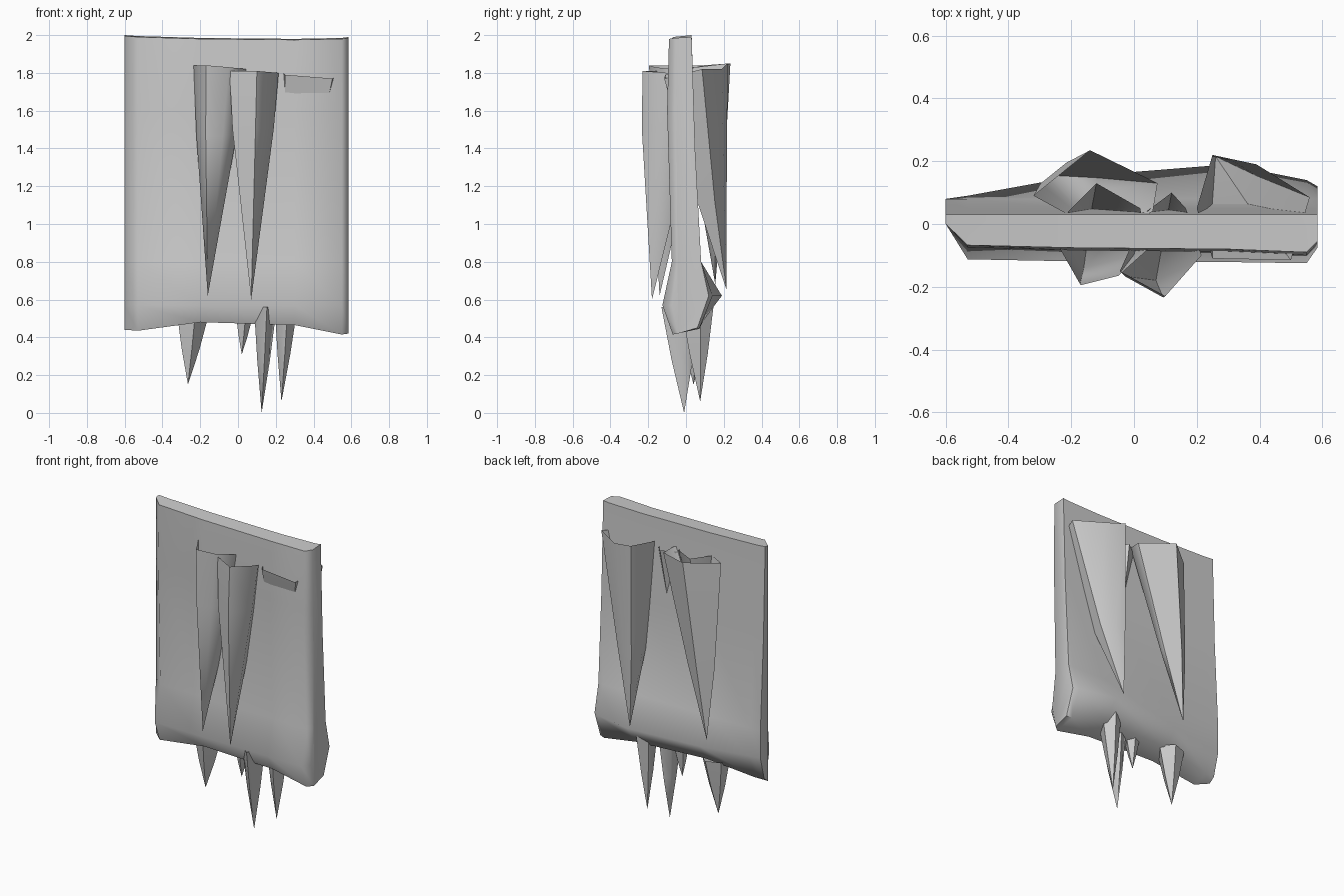
import bpy, bmesh
from mathutils import Vector


def finish(name, bm, angle):
    bmesh.ops.recalc_face_normals(bm, faces=bm.faces)
    me = bpy.data.meshes.new(name)
    bm.to_mesh(me)
    bm.free()
    ob = bpy.data.objects.new(name, me)
    bpy.context.collection.objects.link(ob)
    bpy.ops.object.select_all(action='DESELECT')
    ob.select_set(True)
    bpy.context.view_layer.objects.active = ob
    bpy.ops.object.shade_smooth_by_angle(angle=angle)
    return ob


def loft(bm, rings):
    loops = [[bm.verts.new(p) for p in r] for r in rings]
    for a, b in zip(loops, loops[1:]):
        n = len(a)
        for i in range(n):
            j = (i + 1) % n
            bm.faces.new((a[i], a[j], b[j], b[i]))
    return loops


# Slab: one y-z profile swept along x, pinched at the rounded ends
# stations: x, upper and lower front depth factor, back bulge y, bottom z, top z
stations = [(-0.6, 0.0, 0.0, 0.08, 0.44, 2.0),
            (-0.53, 0.75, 0.9, 0.09, 0.435, 1.995),
            (-0.2, 0.84, 0.95, 0.15, 0.48, 1.985),
            (0.3, 0.89, 0.97, 0.19, 0.465, 1.98),
            (0.55, 1.0, 1.0, 0.14, 0.415, 1.985),
            (0.585, 0.6, 0.6, 0.12, 0.42, 1.99)]
bm = bmesh.new()
rings = []
for x, f, g, b, zb, zt in stations:
    prof = [(0.03, zt), (-0.09 * f, zt - 0.005), (-0.1 * f, 1.6),
            (-0.075 * f, 0.8), (-0.125 * g, 0.57), (-0.07 * g, zb),
            (0.5 * b, zb + 0.03), (b, 0.62), (0.08, 0.8), (0.048, 1.4)]
    rings.append([(x, y, z) for y, z in prof])
loops = loft(bm, rings)
bm.faces.new(loops[0])
bm.faces.new(loops[-1])
finish("slab", bm, 0.95)


# Icicles: an open ring, a slightly swollen middle ring and a point
def icicle(name, ring, tip, t, swell, shift=0.0):
    tip = Vector(tip)
    ring = [Vector(p) for p in ring]
    c = sum(ring, Vector()) / len(ring)
    mid_c = c.lerp(tip, t) + Vector((0, shift, 0))
    mid = [mid_c + Vector(((p - c).x * swell, (p - c).y * swell, 0)) for p in ring]
    bm = bmesh.new()
    loops = loft(bm, [ring, mid])
    v = bm.verts.new(tip)
    m = loops[1]
    for i in range(len(m)):
        bm.faces.new((m[i], m[(i + 1) % len(m)], v))
    finish(name, bm, 1.05)


# Long icicles through the slab, showing on the front and back faces
icicle("front_icicle_left",
       [(-0.235, -0.08, 1.84), (-0.17, -0.195, 1.84), (-0.05, -0.165, 1.83),
        (0.045, -0.08, 1.82), (0.02, 0.05, 1.82), (-0.12, 0.13, 1.83),
        (-0.21, 0.04, 1.84)], (-0.16, -0.14, 0.62), 0.3, 0.76)
icicle("front_icicle_right",
       [(-0.045, -0.15, 1.81), (0.1, -0.23, 1.81), (0.215, -0.1, 1.8),
        (0.165, 0.05, 1.8), (0.12, 0.1, 1.81), (0.04, 0.04, 1.8)],
       (0.07, -0.18, 0.6), 0.25, 0.84)
icicle("back_icicle_left",
       [(-0.32, 0.09, 1.84), (-0.14, 0.235, 1.85), (0.075, 0.13, 1.82),
        (0.06, 0.04, 1.83), (-0.1, -0.03, 1.84)], (-0.26, 0.155, 0.68), 0.6, 0.46)
icicle("back_icicle_right",
       [(0.2, 0.05, 1.83), (0.25, 0.22, 1.85), (0.39, 0.19, 1.82),
        (0.56, 0.085, 1.82), (0.5, -0.115, 1.77), (0.25, -0.11, 1.79)],
       (0.26, 0.215, 0.65), 0.6, 0.46, -0.012)

# Short icicles hanging under the slab: centre, half widths, top, tip
hanging = [(-0.245, 0.04, 0.09, 0.085, 0.52, (-0.265, 0.04, 0.15)),
           (0.03, 0.01, 0.045, 0.05, 0.5, (0.02, 0.01, 0.31)),
           (0.14, -0.03, 0.065, 0.1, 0.56, (0.125, -0.01, 0.0)),
           (0.25, 0.06, 0.065, 0.085, 0.56, (0.23, 0.075, 0.06))]
star = [(1, 0.2), (0.2, 1), (-0.85, 0.6), (-0.85, -0.5), (0.2, -1)]
for i, (x, y, rx, ry, z, tip) in enumerate(hanging):
    ring = [(x + a * rx, y + b * ry, z) for a, b in star]
    icicle(f"hanging_icicle_{i + 1}", ring, tip, 0.5, 0.56)
